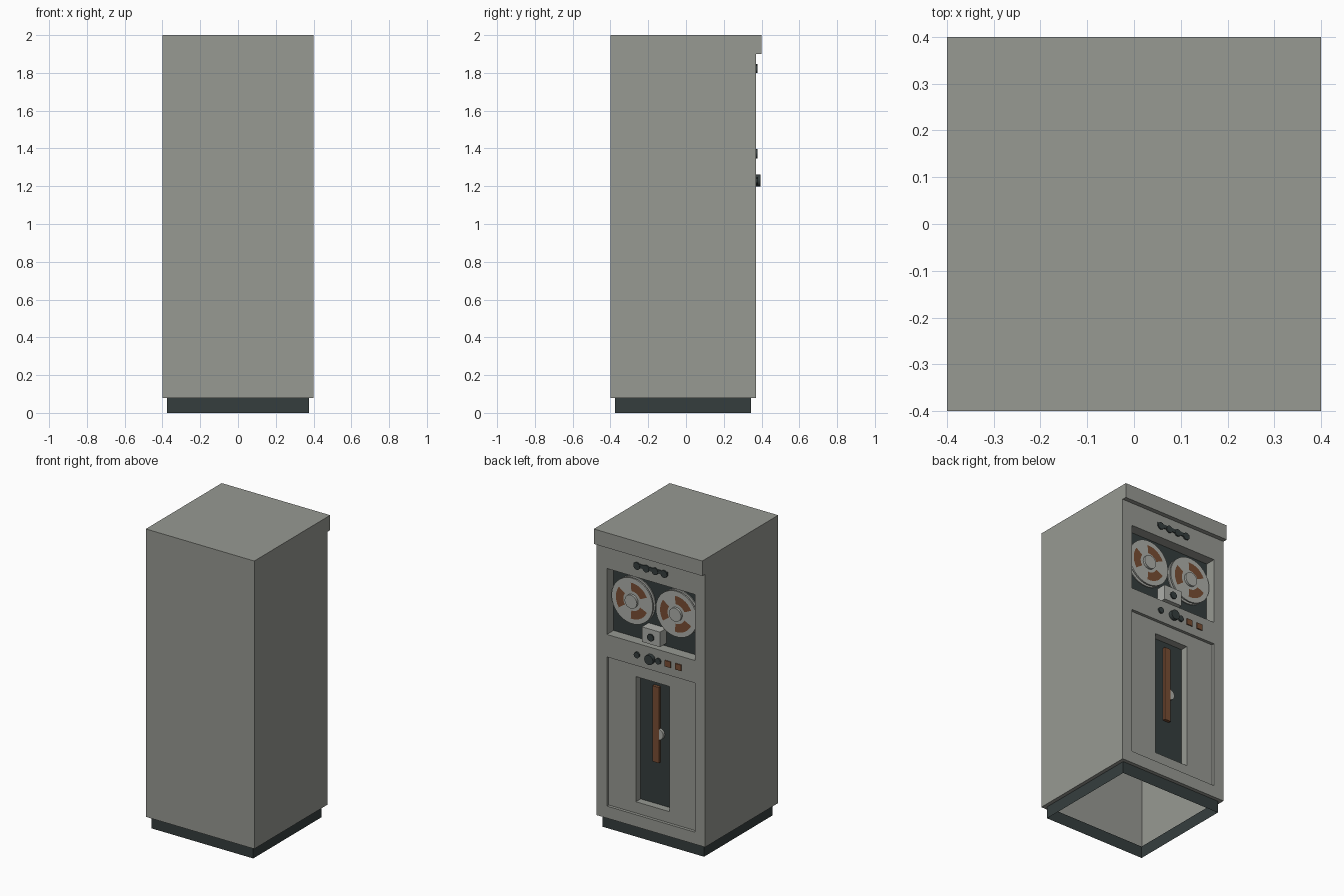
import bpy, bmesh, math
from mathutils import Matrix

if "Cube" in bpy.data.objects:
    bpy.data.objects.remove(bpy.data.objects["Cube"])


def material(name, col):
    m = bpy.data.materials.new(name)
    m.diffuse_color = (*col, 1)
    m.use_nodes = True
    m.node_tree.nodes["Principled BSDF"].inputs["Base Color"].default_value = m.diffuse_color
    return m


GREY = material("cabinet grey", (0.31, 0.32, 0.29))
DARK = material("charcoal", (0.036, 0.048, 0.048))
BROWN = material("tape brown", (0.19, 0.075, 0.034))
LIGHT = material("light metal", (0.42, 0.43, 0.40))


def finish(bm, name, *mats, smooth=False):
    me = bpy.data.meshes.new(name)
    bm.to_mesh(me)
    bm.free()
    ob = bpy.data.objects.new(name, me)
    bpy.context.collection.objects.link(ob)
    for m in mats:
        me.materials.append(m)
    if smooth:
        bpy.context.view_layer.objects.active = ob
        ob.select_set(True)
        bpy.ops.object.shade_smooth_by_angle()
        ob.select_set(False)
    return ob


def quad(bm, pts, mat=0):
    f = bm.faces.new([bm.verts.new(p) for p in pts])
    f.material_index = mat


def box(name, mat, x, y, z):
    """Box from (min, max) ranges."""
    bm = bmesh.new()
    bmesh.ops.create_cube(bm, size=1)
    for v in bm.verts:
        v.co = [(r[0] + r[1]) / 2 + c * (r[1] - r[0]) for c, r in zip(v.co, (x, y, z))]
    return finish(bm, name, mat)


def disc(name, mat, x, z, r, y0, y1, n=24):
    """Cylinder lying along y."""
    bm = bmesh.new()
    m = Matrix.Translation((x, (y0 + y1) / 2, z)) @ Matrix.Rotation(math.pi / 2, 4, 'X')
    bmesh.ops.create_cone(bm, cap_ends=True, segments=n, radius1=r, radius2=r,
                          depth=y1 - y0, matrix=m)
    return finish(bm, name, mat, smooth=True)


def loop(w, z0, z1, y):
    return [(-w, y, z0), (-w, y, z1), (w, y, z1), (w, y, z0)]


def stepped_panel(bm, loops):
    """Nested rectangular loops joined into recesses, dark at the deepest face."""
    for a, b in zip(loops, loops[1:]):
        for i in range(4):
            j = (i + 1) % 4
            quad(bm, (a[i], a[j], b[j], b[i]))
    quad(bm, loops[-1], 1)


# cabinet shell, open underneath
bm = bmesh.new()
W, F, B, C, Z0, ZC, Z1 = 0.4, -0.4, 0.37, 0.4, 0.08, 1.9, 2.0
quad(bm, [(-W, F, Z1), (W, F, Z1), (W, C, Z1), (-W, C, Z1)])
quad(bm, [(-W, F, Z0), (W, F, Z0), (W, F, Z1), (-W, F, Z1)])
side = [(F, Z0), (B, Z0), (B, ZC), (C, ZC), (C, Z1), (F, Z1)]
quad(bm, [(W, y, z) for y, z in side])
quad(bm, [(-W, y, z) for y, z in reversed(side)])
quad(bm, loop(W, ZC, Z1, C))                                     # top lip
quad(bm, [(-W, B, ZC), (-W, C, ZC), (W, C, ZC), (W, B, ZC)][::1])
stepped_panel(bm, [loop(W, 1.23, ZC, B), loop(0.325, 1.305, 1.745, B),
                   loop(0.325, 1.305, 1.745, 0.30)])             # reel bay
stepped_panel(bm, [loop(W, Z0, 1.23, B), loop(0.325, 0.16, 1.155, B),
                   loop(0.325, 0.16, 1.155, 0.35), loop(0.125, 0.235, 1.07, 0.35),
                   loop(0.125, 0.235, 1.07, 0.30)])              # door and slot


def ring(w, y0, y1, z):
    return [(-w, y0, z), (w, y0, z), (w, y1, z), (-w, y1, z)]


# ledge under the cabinet
outer, inner = ring(W, F, B, Z0), ring(0.375, -0.375, 0.345, Z0)
for i in range(4):
    j = (i + 1) % 4
    quad(bm, (outer[j], outer[i], inner[i], inner[j]))
finish(bm, "cabinet", GREY, DARK)

# plinth, an open ring of thin walls
bm = bmesh.new()
low = ring(0.375, -0.375, 0.345, 0)
for i in range(4):
    j = (i + 1) % 4
    quad(bm, (low[i], low[j], inner[j], inner[i]))
finish(bm, "plinth", DARK)


# tape reels
def reel_flange(name, cx, cz):
    bm = bmesh.new()
    n = 36
    rings = [(0.04, 0.335), (0.065, 0.335), (0.12, 0.335), (0.152, 0.335), (0.152, 0.325)]
    for k, ((ra, ya), (rb, yb)) in enumerate(zip(rings, rings[1:])):
        for i in range(n):
            pts = []
            for r, y, s in ((ra, ya, i), (ra, ya, i + 1), (rb, yb, i + 1), (rb, yb, i)):
                a = math.tau * (s - 0.5) / n
                pts.append((cx + r * math.cos(a), y, cz + r * math.sin(a)))
            window = k == 1 and (i + 3) % 12 < 7
            quad(bm, pts, 1 if window else 0)
    bmesh.ops.remove_doubles(bm, verts=bm.verts, dist=1e-5)
    finish(bm, name, LIGHT, BROWN)


for side_name, x in (("left", 0.163), ("right", -0.163)):
    z = 1.558
    reel_flange(side_name + "_reel_flange", x, z)
    disc(side_name + "_reel_back", LIGHT, x, z, 0.152, 0.302, 0.308, 36)
    disc(side_name + "_tape_pack", BROWN, x, z, 0.13, 0.308, 0.328, 36)
    disc(side_name + "_reel_hub", LIGHT, x, z, 0.045, 0.325, 0.35)

# tape head block
box("head_block", LIGHT, (-0.067, 0.067), (0.30, 0.37), (1.325, 1.425))
disc("head_button", DARK, 0, 1.372, 0.024, 0.37, 0.378, 12)

# indicator strip with four lamps
box("indicator_strip", DARK, (-0.125, 0.125), (0.368, 0.376), (1.815, 1.84))
for i in range(4):
    disc("indicator_lamp", DARK, -0.1 + i * 0.2 / 3, 1.823, 0.024, 0.368, 0.378, 12)

# control row
disc("main_knob", DARK, 0, 1.23, 0.032, 0.37, 0.395)
for x in (0.1, -0.057):
    disc("small_knob", DARK, x, 1.23, 0.02, 0.37, 0.38, 12)
for x in (-0.127, -0.205):
    box("push_button", BROWN, (x - 0.021, x + 0.021), (0.368, 0.377), (1.21, 1.25))

# strip and handle inside the lower slot
box("slot_strip", BROWN, (-0.023, 0.023), (0.30, 0.32), (0.52, 1.025))
disc("slot_handle", LIGHT, -0.018, 0.71, 0.036, 0.30, 0.318)
